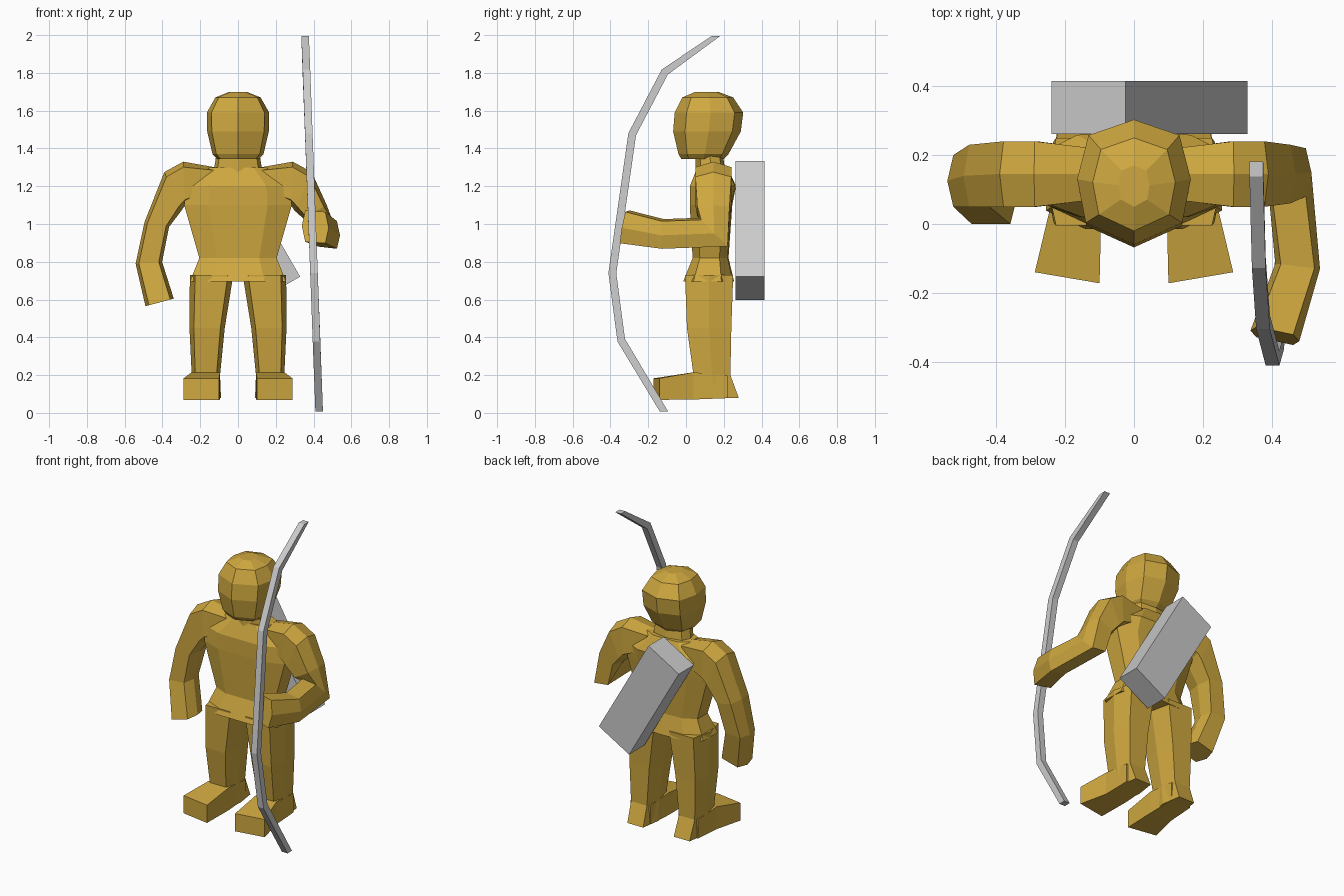
import bpy, bmesh, math
from mathutils import Vector

if "Cube" in bpy.data.objects:
    bpy.data.objects.remove(bpy.data.objects["Cube"])

gold = bpy.data.materials.new("gold")
gold.diffuse_color = (0.62, 0.39, 0.05, 1)
gold.use_nodes = True
gold.node_tree.nodes["Principled BSDF"].inputs["Base Color"].default_value = gold.diffuse_color

# Unit cross-sections
BOX = [(-1, -1), (1, -1), (1, 1), (-1, 1)]
LIMB = [(-.75, -1), (.75, -1), (1, 0), (.75, 1), (-.75, 1), (-1, 0)]
TORSO = [(-.55, -1), (.55, -1), (1, -.6), (1, .5), (.6, .95), (0, 1),
         (-.6, .95), (-1, .5), (-1, -.6)]
HEAD = [(0, -1), (.85, -.65), (1, .05), (.8, .75), (0, 1),
        (-.8, .75), (-1, .05), (-.85, -.65)]


def loft(name, shape, rings, mat=gold):
    """Skin a shape through rings given as (end a, end b, half depth vector)."""
    bm = bmesh.new()
    loops = []
    for a, b, v in rings:
        a, b, v = Vector(a), Vector(b), Vector(v)
        loops.append([bm.verts.new((a + b) / 2 + (b - a) / 2 * p + v * q)
                      for p, q in shape])
    n = len(shape)
    for r, s in zip(loops, loops[1:]):
        for i in range(n):
            j = (i + 1) % n
            bm.faces.new((r[i], r[j], s[j], s[i]))
    bm.faces.new(loops[0])
    bm.faces.new(loops[-1])
    bmesh.ops.recalc_face_normals(bm, faces=bm.faces)
    mesh = bpy.data.meshes.new(name)
    bm.to_mesh(mesh)
    bm.free()
    if mat:
        mesh.materials.append(mat)
    ob = bpy.data.objects.new(name, mesh)
    bpy.context.collection.objects.link(ob)
    return ob


def level(x0, x1, y0, y1, z):
    """Horizontal ring."""
    y = (y0 + y1) / 2
    return (x0, y, z), (x1, y, z), (0, (y1 - y0) / 2, 0)


def upright(ax, az, bx, bz, y0, y1):
    """Ring whose width lies in the x-z plane."""
    y = (y0 + y1) / 2
    return (ax, y, az), (bx, y, bz), (0, (y1 - y0) / 2, 0)


def flip(rings):
    return [tuple((-p[0], p[1], p[2]) for p in r) for r in rings]


# Torso, neck and head
loft("torso", TORSO, [level(-w, w, y0, y1, z) for w, y0, y1, z in (
    (.255, -.015, .255, .695), (.205, .035, .225, .82), (.285, .02, .245, 1.1),
    (.275, .02, .265, 1.2), (.15, .06, .22, 1.3))])
loft("neck", HEAD, [level(-.13, .13, .05, .21, 1.27), level(-.11, .11, .05, .19, 1.4)])
loft("head", HEAD, [level(-w, w, y0, y1, z) for w, y0, y1, z in (
    (.11, -.025, .2, 1.345), (.135, -.04, .225, 1.37), (.163, -.068, .29, 1.49),
    (.165, -.06, .303, 1.59), (.12, -.02, .25, 1.67), (.045, .05, .17, 1.7))])

# Legs and feet
leg = [level(.025, .255, -.005, .25, .73), level(.07, .257, .005, .24, .45),
       level(.095, .245, .04, .235, .2), level(.09, .24, .03, .28, .078)]
foot = [((.1, .22, .138), (.24, .22, .138), (0, 0, .06)),
        ((.095, .04, .143), (.245, .04, .143), (0, 0, .072)),
        ((.1, -.172, .126), (.288, -.14, .126), (0, 0, .057))]
for side, conv in (("left", list), ("right", flip)):
    loft(side + "_leg", LIMB, conv(leg))
    loft(side + "_foot", BOX, conv(foot))

# Arms: shared shoulder, one hanging, one bent forward
shoulder = [upright(.12, 1.3, .13, 1.17, .07, .22),
            upright(.29, 1.33, .28, 1.1, .05, .24),
            upright(.39, 1.275, .3, 1.07, .05, .24)]
hanging = [upright(.495, 1.01, .365, .985, .05, .23),
           upright(.542, .79, .402, .8, .05, .2),
           upright(.49, .565, .34, .605, 0, .15)]
bent = [upright(.47, 1.1, .345, 1.03, .06, .23),
        ((.515, .15, .95), (.385, .15, .965), (0, .07, -.07)),
        ((.54, -.13, .94), (.41, -.115, .955), (0, 0, -.073)),
        ((.48, -.34, .98), (.338, -.31, .99), (0, -.015, -.083))]
loft("hanging_arm", LIMB, flip(shoulder + hanging))
loft("bent_arm", LIMB, shoulder + bent)

# Bow: square section along a bent path
path = [(-.117, .008), (-.343, .385), (-.39, .74), (-.285, 1.475), (-.112, 1.805), (.16, 1.996)]
bow = []
for i, (y, z) in enumerate(path):
    p, q = path[max(i - 1, 0)], path[min(i + 1, len(path) - 1)]
    t = Vector((0, q[0] - p[0], q[1] - p[1])).normalized()
    half = Vector((0, t.z, -t.y)) * .021
    if i in (0, len(path) - 1):
        half = Vector((0, .022, 0))
    x = .43 - .0375 * z
    bow.append(((x - .02, y, z), (x + .02, y, z), half))
loft("bow", BOX, bow, None)

# Quiver slung across the back
quiver = loft("quiver", BOX, [level(-.124, .124, -.077, .077, z) for z in (-.353, .353)], None)
quiver.location = (.045, .338, .965)
quiver.rotation_euler.y = -math.radians(30)
